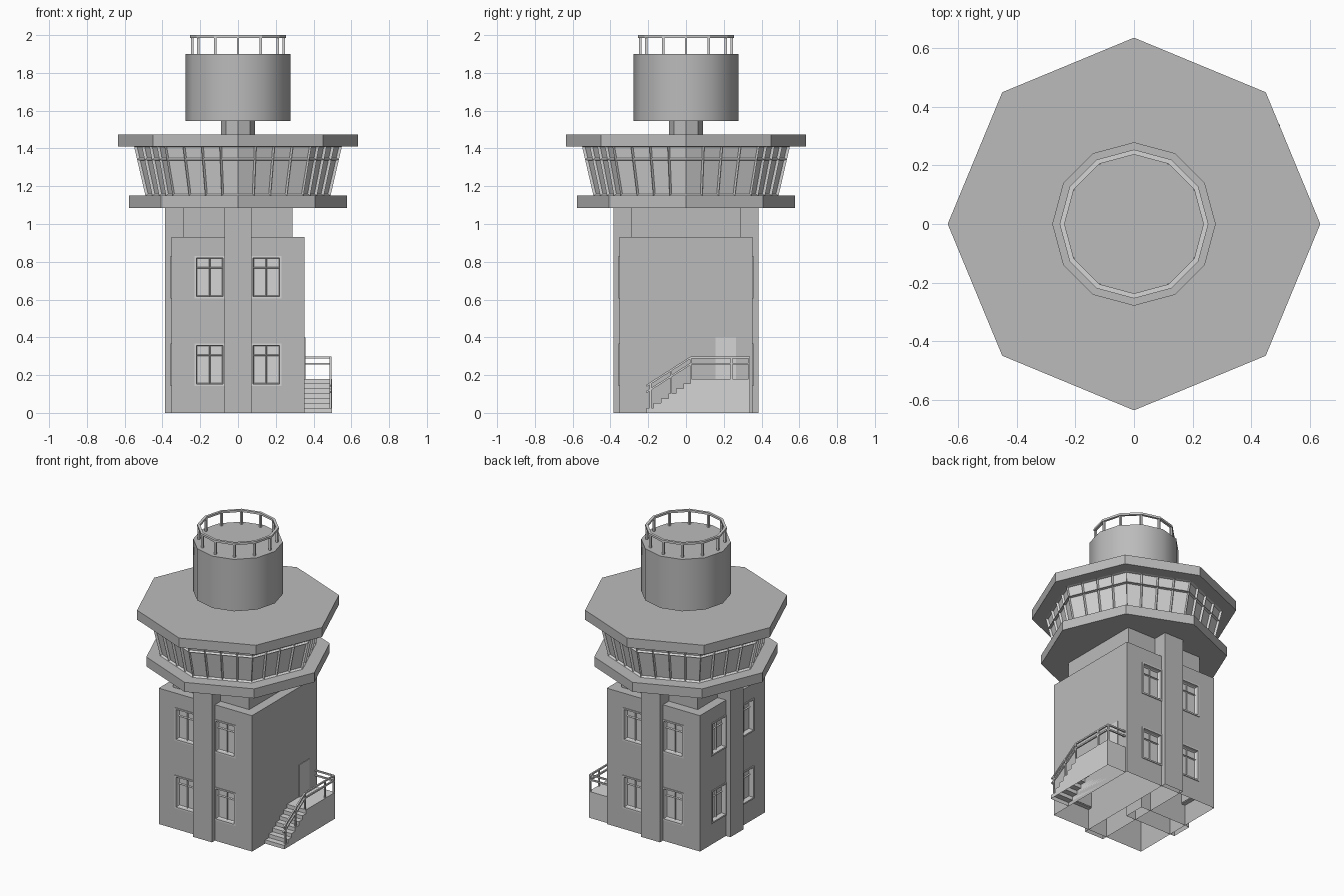
import bpy, bmesh
from math import pi, cos, sin, radians
from mathutils import Matrix, Vector

cube = bpy.data.objects.get("Cube")
if cube:
    bpy.data.objects.remove(cube)


def material(name, value):
    mat = bpy.data.materials.new(name)
    mat.use_nodes = True
    colour = (value, value, value, 1)
    mat.diffuse_color = colour
    mat.node_tree.nodes["Principled BSDF"].inputs["Base Color"].default_value = colour
    return mat


GREY = material("wall grey", 0.5)
LIGHT = material("light grey", 0.66)


def finish(name, bm, mat):
    mesh = bpy.data.meshes.new(name)
    bm.to_mesh(mesh)
    bm.free()
    obj = bpy.data.objects.new(name, mesh)
    mesh.materials.append(mat)
    bpy.context.collection.objects.link(obj)
    return obj


def box(bm, lo, hi, turn=Matrix()):
    lo, hi = Vector(lo), Vector(hi)
    place = Matrix.Translation((lo + hi) / 2) @ Matrix.Diagonal((*(hi - lo), 1))
    bmesh.ops.create_cube(bm, size=1, matrix=turn @ place)


def rod(bm, a, b, width=0.01):
    a, b = Vector(a), Vector(b)
    turn = (b - a).to_track_quat("Z", "Y").to_matrix().to_4x4()
    half, length = width / 2, (b - a).length
    box(bm, (-half, -half, 0), (half, half, length), Matrix.Translation(a) @ turn)


def prism(name, sides, radius, z0, z1, mat=GREY):
    bm = bmesh.new()
    bmesh.ops.create_cone(bm, cap_ends=True, segments=sides, radius1=radius, radius2=radius,
                          depth=z1 - z0, matrix=Matrix.Translation((0, 0, (z0 + z1) / 2)))
    return finish(name, bm, mat)


def open_bottom(bm):
    bm.normal_update()
    under = [f for f in bm.faces if f.normal.z < -0.9 and f.calc_center_median().z < 0.001]
    bmesh.ops.delete(bm, geom=under, context="FACES")


def pane_grid(bm, point, us, vs, border, depth):
    """Grid of cells, each one sunk inside a border."""
    verts = [[bm.verts.new(point(u, v)) for u in us] for v in vs]
    cells = [bm.faces.new((verts[j][i], verts[j][i + 1], verts[j + 1][i + 1], verts[j + 1][i]))
             for j in range(len(vs) - 1) for i in range(len(us) - 1)]
    bm.normal_update()
    bmesh.ops.inset_individual(bm, faces=cells, thickness=border, depth=-depth)


# Window layout: three walls, two floors, one window each side of the pilaster
WALL = 0.353
WIN_W, WIN_H = 0.16, 0.225
sides = {"front": 0, "back": pi, "right": -pi / 2}
spots = [(x, z) for x in (-0.23, 0.07) for z in (0.143, 0.606)]

# Main block with window pockets, open underneath
bm = bmesh.new()
box(bm, (-WALL, -WALL, 0), (WALL, WALL, 0.93))
body = finish("main_block", bm, GREY)
bm = bmesh.new()
for angle in sides.values():
    for x, z in spots:
        box(bm, (x + 0.005, -0.4, z + 0.005), (x + WIN_W - 0.005, -0.322, z + WIN_H - 0.005),
            Matrix.Rotation(angle, 4, "Z"))
cutter = finish("window_cutter", bm, GREY)
cutter.hide_render = True
cut = body.modifiers.new("pockets", "BOOLEAN")
cut.object = cutter
cut.operation = "DIFFERENCE"
cut.solver = "EXACT"
bpy.context.view_layer.update()
cut_mesh = bpy.data.meshes.new_from_object(body.evaluated_get(bpy.context.evaluated_depsgraph_get()))
body.modifiers.clear()
bm = bmesh.new()
bm.from_mesh(cut_mesh)
open_bottom(bm)
bm.to_mesh(body.data)
bm.free()
bpy.data.meshes.remove(cut_mesh)
bpy.data.objects.remove(cutter)

# Windows: surround, cross frame and sunken panes
for side, angle in sides.items():
    turn = Matrix.Rotation(angle, 4, "Z")
    bm = bmesh.new()
    for x, z in spots:
        x1, z1, rim = x + WIN_W, z + WIN_H, 0.01
        y0, y1 = -WALL - 0.005, -0.325
        for xa, xb in ((x, x + rim), (x1 - rim, x1)):
            box(bm, (xa, y0, z), (xb, y1, z1), turn)
        for za, zb in ((z, z + rim), (z1 - rim, z1)):
            box(bm, (x + rim, y0, za), (x1 - rim, y1, zb), turn)
        pane_grid(bm, lambda u, v: turn @ Vector((u, -0.335, v)),
                  (x + rim, x + WIN_W / 2, x1 - rim), (z + rim, z + 0.162, z1 - rim), 0.006, 0.008)
    finish(side + "_windows", bm, LIGHT)

# Pilasters running through the block, and the recessed upper storey
for name, lo, hi in (("front_back_pilaster", (-0.072, -0.385, 0), (0.072, 0.385, 1.09)),
                     ("right_pilaster", (-0.387, -0.072, 0), (0, 0.072, 1.09)),
                     ("upper_storey", (-0.29, -0.29, 0.92), (0.288, 0.288, 1.09))):
    bm = bmesh.new()
    box(bm, lo, hi)
    open_bottom(bm)
    finish(name, bm, GREY)

# Octagonal gallery, roof, neck and drum
prism("gallery_slab", 8, 0.578, 1.085, 1.15)
prism("roof_slab", 8, 0.636, 1.41, 1.475)
prism("neck", 8, 0.09, 1.475, 1.55)
drum = prism("roof_drum", 12, 0.279, 1.545, 1.9)
bpy.ops.object.select_all(action="DESELECT")
drum.select_set(True)
bpy.context.view_layer.objects.active = drum
bpy.ops.object.shade_smooth_by_angle(angle=radians(40))

# Control cab: eight outward leaning glazed walls
bm = bmesh.new()
for k in range(8):
    def cab_point(u, v):
        radius = 0.49 + 0.06 * (v - 1.15) / 0.26
        a, b = (Vector((cos(t), sin(t), 0)) * radius for t in (k * pi / 4, (k + 1) * pi / 4))
        return a.lerp(b, u) + Vector((0, 0, v))
    pane_grid(bm, cab_point, [i / 4 for i in range(5)], (1.15, 1.34, 1.41), 0.009, 0.014)
finish("cab_glazing", bm, LIGHT)

# Railing on the drum
bm = bmesh.new()
profile = [bm.verts.new((r, 0, z)) for r, z in ((0.237, 1.986), (0.254, 1.986), (0.254, 2), (0.237, 2))]
loop = [bm.edges.new((profile[i], profile[(i + 1) % 4])) for i in range(4)]
bmesh.ops.spin(bm, geom=profile + loop, cent=(0, 0, 0), axis=(0, 0, 1), angle=2 * pi,
               steps=12, use_merge=True)
bmesh.ops.remove_doubles(bm, verts=bm.verts[:], dist=0.0001)
bmesh.ops.recalc_face_normals(bm, faces=bm.faces[:])
for k in range(12):
    x, y = 0.243 * cos(k * pi / 6), 0.243 * sin(k * pi / 6)
    rod(bm, (x, y, 1.9), (x, y, 1.99), 0.013)
finish("drum_railing", bm, LIGHT)

# Entrance stairs and landing, extruded from a stepped profile
STEPS, START, LANDING, TOP = 7, -0.21, 0.025, 0.18
run, rise = (LANDING - START) / (STEPS - 1), TOP / STEPS
outline = [(START, 0)]
for i in range(STEPS):
    outline += [(START + i * run, (i + 1) * rise), (START + (i + 1) * run, (i + 1) * rise)]
outline[-1] = (0.34, TOP)
outline.append((0.34, 0))
bm = bmesh.new()
face = bm.faces.new([bm.verts.new((WALL, y, z)) for y, z in outline])
moved = bmesh.ops.extrude_face_region(bm, geom=[face])["geom"]
bmesh.ops.translate(bm, vec=(0.145, 0, 0), verts=[v for v in moved if isinstance(v, bmesh.types.BMVert)])
bmesh.ops.recalc_face_normals(bm, faces=bm.faces[:])
open_bottom(bm)
finish("entrance_stairs", bm, LIGHT)

# Stair railing: outer side and far end of the landing
bm = bmesh.new()
X, END = 0.49, 0.335
for z in (0.293, 0.26):
    rod(bm, (X, START, z - 0.15), (X, LANDING, z))
    rod(bm, (X, LANDING, z), (X, END, z))
    rod(bm, (X, END, z), (WALL, END, z))
for y, low, high in ((-0.188, 0.025, 0.158), (-0.078, 0.1, 0.227), (LANDING, TOP, 0.295),
                     (0.24, TOP, 0.295), (END, TOP, 0.295)):
    rod(bm, (X, y, low), (X, y, high))
finish("stair_railing", bm, LIGHT)

# Entrance door
bm = bmesh.new()
box(bm, (WALL - 0.004, 0.155, TOP), (WALL + 0.004, 0.265, 0.4))
finish("entrance_door", bm, LIGHT)
